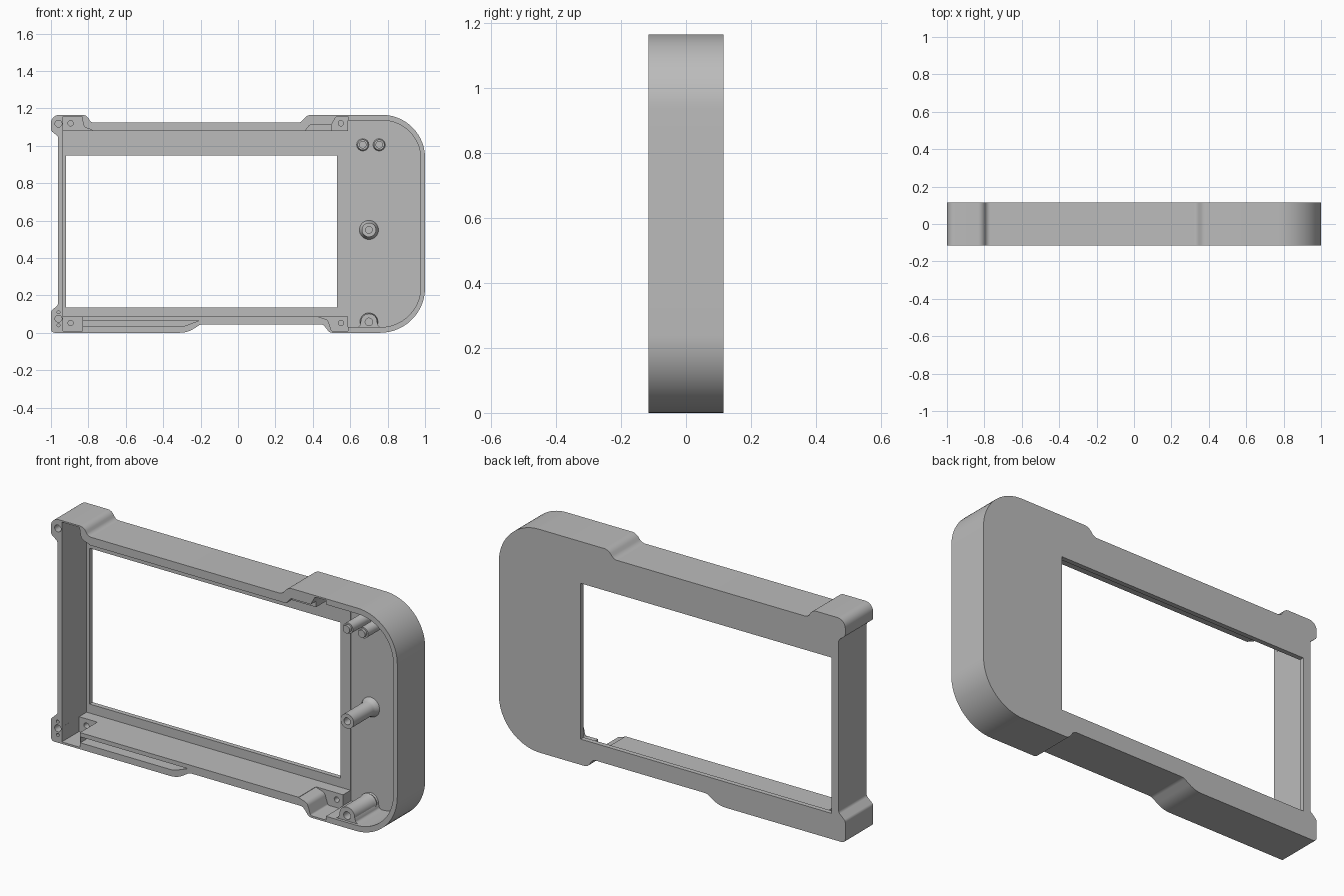
import bpy, bmesh, math
from mathutils import Vector

if "Cube" in bpy.data.objects:
    bpy.data.objects.remove(bpy.data.objects["Cube"])

FRONT, BACK = -0.115, 0.115
OPEN = -0.2           # cutters start in front of the case
FLOOR = 0.09          # inner face of the back plate
BOSS = 0.028          # front of the corner screw blocks

grey = bpy.data.materials.new("mid grey plastic")
grey.use_nodes = True
grey.diffuse_color = (0.5, 0.5, 0.5, 1)
grey.node_tree.nodes["Principled BSDF"].inputs["Base Color"].default_value = (0.5, 0.5, 0.5, 1)


def make(name, bm):
    bmesh.ops.recalc_face_normals(bm, faces=bm.faces[:])
    mesh = bpy.data.meshes.new(name)
    bm.to_mesh(mesh)
    bm.free()
    mesh.materials.append(grey)
    ob = bpy.data.objects.new(name, mesh)
    bpy.context.collection.objects.link(ob)
    return ob


def rounded(corners):
    """Turn (x, z, radius) corners into a point list with round arcs."""
    pts = []
    for i, (x, z, r) in enumerate(corners):
        p = Vector((x, z))
        if r == 0:
            pts.append(p)
            continue
        a = (Vector(corners[i - 1][:2]) - p).normalized()
        b = (Vector(corners[(i + 1) % len(corners)][:2]) - p).normalized()
        half = a.angle(b) / 2
        centre = p + (a + b).normalized() * (r / math.sin(half))
        start = p + a * (r / math.tan(half)) - centre
        end = p + b * (r / math.tan(half)) - centre
        turn = start.angle_signed(end)
        steps = max(4, int(abs(turn) / 0.08))
        for k in range(steps + 1):
            t = -turn * k / steps
            c, s = math.cos(t), math.sin(t)
            pts.append(centre + Vector((start.x * c - start.y * s, start.x * s + start.y * c)))
    return pts


def prism(name, corners, y0, y1):
    bm = bmesh.new()
    face = bm.faces.new([bm.verts.new((p[0], y0, p[1])) for p in rounded(corners)])
    top = bmesh.ops.extrude_face_region(bm, geom=[face])["geom"]
    bmesh.ops.translate(bm, vec=(0, y1 - y0, 0), verts=[v for v in top if isinstance(v, bmesh.types.BMVert)])
    return make(name, bm)


def box(x0, x1, z0, z1):
    return [(x0, z0, 0), (x1, z0, 0), (x1, z1, 0), (x0, z1, 0)]


def lathe(name, x, z, profile):
    """Revolve (radius, y) points around an axis running front to back."""
    bm = bmesh.new()
    vs = [bm.verts.new((x + r, y, z)) for r, y in profile]
    es = [bm.edges.new(pair) for pair in zip(vs, vs[1:])]
    bmesh.ops.spin(bm, geom=vs + es, cent=(x, 0, z), axis=(0, 1, 0), angle=math.tau, steps=32)
    bmesh.ops.remove_doubles(bm, verts=bm.verts[:], dist=1e-5)
    return make(name, bm)


def smooth(ob):
    bpy.ops.object.select_all(action='DESELECT')
    ob.select_set(True)
    bpy.context.view_layer.objects.active = ob
    bpy.ops.object.shade_smooth_by_angle(angle=math.radians(30))


# Case body: outer silhouette with corner ears and grip end
case = prism("case_shell", [
    (-1, 0, .02), (-.27, 0, .14), (-.2, .045, .04), (.455, .045, .03), (.49, 0, .03),
    (1, 0, .24), (1, 1.165, .23), (.37, 1.165, .05), (.335, 1.123, .04),
    (-.785, 1.123, .03), (-.81, 1.165, .04), (-1, 1.165, .045), (-1, 1.08, .02),
    (-.962, 1.05, .02), (-.962, .15, .02), (-1, .115, .02)], FRONT, BACK)


def cut(corners, y0, y1):
    cutter = prism("cutter", corners, y0, y1)
    cutter.hide_render = True
    mod = case.modifiers.new("cut", 'BOOLEAN')
    mod.operation, mod.solver, mod.object = 'DIFFERENCE', 'EXACT', cutter
    bpy.context.view_layer.objects.active = case
    bpy.ops.object.modifier_apply(modifier=mod.name)
    bpy.data.objects.remove(cutter)


def drill(x, z, r, y0, y1):
    cut([(x - r, z - r, r * .98), (x + r, z - r, r * .98),
         (x + r, z + r, r * .98), (x - r, z + r, r * .98)], y0, y1)


# Screen pocket, grip chamber and screen window
cut(box(-.937, .597, .087, 1.08), OPEN, FLOOR)
cut([(.587, .03, 0), (.977, .03, .215), (.977, 1.135, .205), (.587, 1.135, 0)], OPEN, FLOOR + .005)
cut(box(-.92, .528, .134, .947), 0, .2)

# Corner recesses above the screw blocks
cut([(-.9369, 1.06, 0), (-.775, 1.06, 0), (-.775, 1.082, .015), (-.825, 1.1, .03), (-.835, 1.157, 0),
     (-.9369, 1.157, 0)], OPEN, BOSS)
cut([(.5, 1.06, 0), (.588, 1.06, 0), (.588, 1.157, 0), (.525, 1.157, .015), (.5, 1.112, .02)], OPEN, BOSS)
cut([(.588, .1, 0), (.43, .1, 0), (.43, .085, 0), (.48, .07, .03), (.5, .01, .01), (.588, .01, 0)], OPEN, BOSS)
cut(box(-.9369, -.832, .01, .1), OPEN, BOSS)
for x in (-.895, .55):
    for z in (.052, 1.12):
        drill(x, z, .014, 0, FLOOR)

# Cable notch in the top rail and slot in the bottom rail
cut([(.35, 1.07, 0), (.51, 1.07, 0), (.51, 1.112, 0), (.385, 1.112, .015), (.36, 1.082, .01)], OPEN, -.07)
cut([(-.83, .034, 0), (-.29, .034, .1), (-.21, .065, 0), (-.83, .065, 0)], OPEN, -.02)

# Ear holes
drill(-.96, 1.118, .018, OPEN, .05)
drill(-.96, .075, .018, OPEN, .05)
for z in (.04, .11):
    drill(-.96, z, .008, OPEN, -.05)
smooth(case)

# Button posts with stepped pins
BASE = FLOOR + .008
for side, x in (("right", .667), ("left", .755)):
    smooth(lathe(side + "_button_post", x, 1.005, [
        (.033, BASE), (.031, .085), (.028, .078), (.028, -.045), (.02, -.045), (.02, -.06), (0, -.06)]))


def tube(name, z, flare, radius, hole):
    smooth(lathe(name, .7, z, [
        (flare, BASE), (flare - .004, .086), (radius + .004, .076), (radius, .062),
        (radius, -.1), (hole, -.1), (hole, .06), (0, .06)]))


# Hollow screw posts in the grip chamber
tube("middle_screw_post", .55, .052, .038, .018)
tube("lower_screw_post", .058, .046, .044, .02)

# Web joining the lower post to the bottom wall
web = prism("lower_post_web_left", [(.63, .025, 0), (.672, .025, 0), (.672, .075, 0), (.657, .06, 0), (.65, .036, .015)], -.1, BASE)
smooth(web)
other = web.copy()
other.data = web.data.copy()
other.name = "lower_post_web_right"
bpy.context.collection.objects.link(other)
for v in other.data.vertices:
    v.co.x = 1.4 - v.co.x
other.data.flip_normals()
